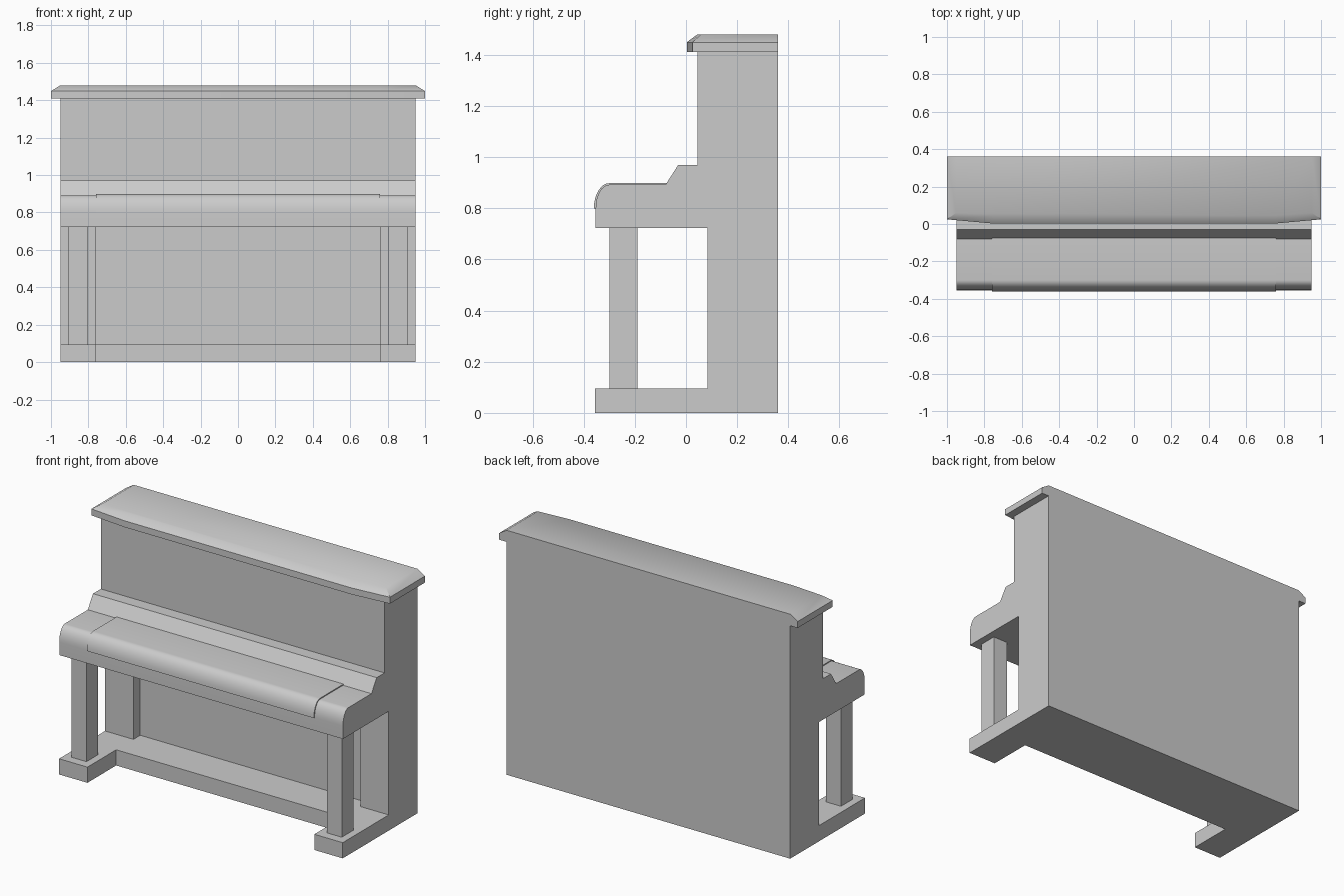
import bpy, bmesh, math

if "Cube" in bpy.data.objects:
    bpy.data.objects.remove(bpy.data.objects["Cube"])


def finish(name, bm):
    bmesh.ops.recalc_face_normals(bm, faces=bm.faces)
    mesh = bpy.data.meshes.new(name)
    bm.to_mesh(mesh)
    bm.free()
    obj = bpy.data.objects.new(name, mesh)
    bpy.context.collection.objects.link(obj)
    return obj


def extrude_profile(name, profile, x0, x1):
    """Extrude a closed (y, z) outline along x."""
    bm = bmesh.new()
    face = bm.faces.new([bm.verts.new((x0, y, z)) for y, z in profile])
    new = bmesh.ops.extrude_face_region(bm, geom=[face])["geom"]
    verts = [v for v in new if isinstance(v, bmesh.types.BMVert)]
    bmesh.ops.translate(bm, verts=verts, vec=(x1 - x0, 0, 0))
    return finish(name, bm)


def select(obj):
    bpy.ops.object.select_all(action='DESELECT')
    obj.select_set(True)
    bpy.context.view_layer.objects.active = obj


def smooth(obj, degrees):
    select(obj)
    bpy.ops.object.shade_smooth_by_angle(angle=math.radians(degrees))


def arc(cy, cz, ry, rz, steps=8):
    """Quarter ellipse from the front point up to the top point."""
    angles = [math.pi / 2 * i / steps for i in range(steps + 1)]
    return [(cy - ry * math.cos(a), cz + rz * math.sin(a)) for a in angles]


# Case: side outline with foot, open leg space, rounded key bed and tall back
outline = [(0.36, 0), (-0.355, 0), (-0.355, 0.095), (0.085, 0.095),
           (0.085, 0.722), (-0.353, 0.722)]
outline += arc(-0.30, 0.80, 0.053, 0.092)
outline += [(-0.08, 0.892), (-0.03, 0.97), (0.045, 0.97),
            (0.045, 1.41), (0.36, 1.41)]
case = extrude_profile("piano_case", outline, -0.95, 0.95)

# Knee space: recessed lower panel and set-back plinth between the feet
knee = [(-0.5, -0.1), (-0.08, -0.1), (-0.08, 0.095),
        (0.15, 0.095), (0.15, 0.722), (-0.5, 0.722)]
cutter = extrude_profile("knee_space_cutter", knee, -0.76, 0.76)
cutter.hide_render = True
cut = case.modifiers.new("knee_space", 'BOOLEAN')
cut.operation = 'DIFFERENCE'
cut.solver = 'EXACT'
cut.object = cutter
select(case)
bpy.ops.object.modifier_apply(modifier=cut.name)
bpy.data.objects.remove(cutter)
smooth(case, 25)

# Keyboard lid: thin shell over the rounded key bed
shell = arc(-0.30, 0.80, 0.06, 0.098) + [(-0.076, 0.898), (-0.076, 0.887)]
shell += arc(-0.30, 0.80, 0.048, 0.087)[::-1]
smooth(extrude_profile("keyboard_lid", shell, -0.76, 0.76), 25)

# Front legs
for side, name in ((-1, "front_leg_left"), (1, "front_leg_right")):
    leg = [(-0.30, 0.095), (-0.19, 0.095), (-0.19, 0.722), (-0.30, 0.722)]
    extrude_profile(name, leg, side * 0.805, side * 0.905)

# Top cover: bowed front edge, sloped front and ends, flush back
lower = [(-1, 0.36), (-1, 0.025), (-0.76, 0.003), (0.76, 0.003), (1, 0.025), (1, 0.36)]
upper = [(-0.95, 0.36), (-0.95, 0.06), (-0.75, 0.045), (0.75, 0.045), (0.95, 0.06), (0.95, 0.36)]
bm = bmesh.new()
rings = [[bm.verts.new((x, y, z)) for x, y in pts]
         for pts, z in ((lower, 1.41), (lower, 1.449), (upper, 1.48))]
for a, b in zip(rings, rings[1:]):
    for i in range(6):
        j = (i + 1) % 6
        bm.faces.new((a[i], a[j], b[j], b[i]))
bm.faces.new(rings[0])
bm.faces.new(rings[-1])
smooth(finish("top_cover", bm), 40)
